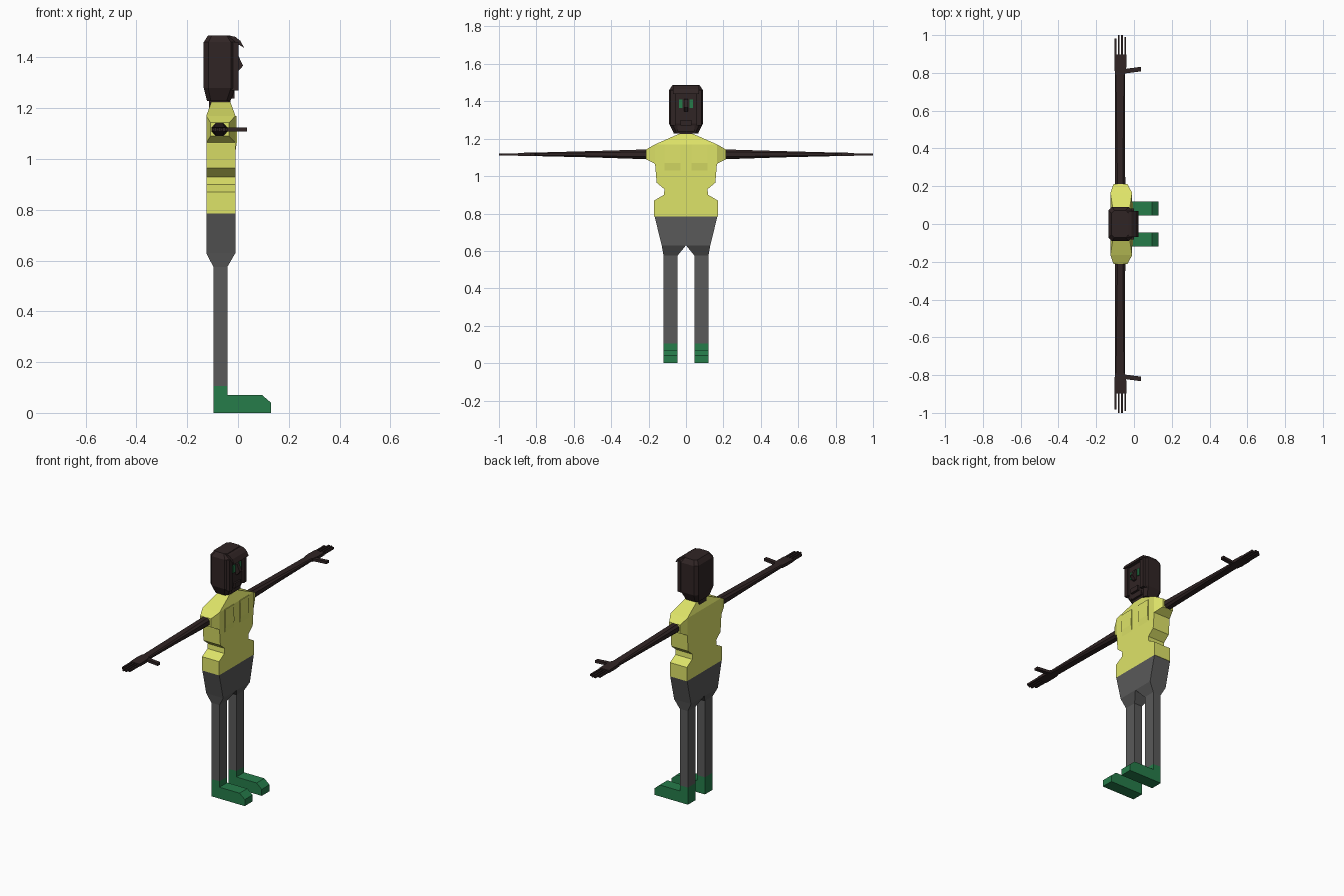
import bpy, bmesh
from mathutils import Vector

cube = bpy.data.objects.get("Cube")
if cube:
    bpy.data.objects.remove(cube)


def material(name, rgb):
    m = bpy.data.materials.new(name)
    m.use_nodes = True
    m.diffuse_color = (*rgb, 1)
    m.node_tree.nodes["Principled BSDF"].inputs["Base Color"].default_value = (*rgb, 1)
    return m


SKIN = material("dark brown", (0.030, 0.018, 0.018))
SHIRT = material("yellow", (0.73, 0.77, 0.14))
TROUSERS = material("charcoal grey", (0.10, 0.10, 0.10))
GREEN = material("green", (0.019, 0.20, 0.068))


def loft(name, rings, mat, side=1, caps=True):
    """Join rings of equal point count; side=-1 mirrors the part in y."""
    bm = bmesh.new()
    loops = [[bm.verts.new((x, y * side, z)) for x, y, z in ring] for ring in rings]
    n = len(loops[0])
    for a, b in zip(loops, loops[1:]):
        for i in range(n):
            j = (i + 1) % n
            bm.faces.new((a[i], a[j], b[j], b[i]))
    if caps:
        bm.faces.new(loops[0])
        bm.faces.new(loops[-1])
    bmesh.ops.recalc_face_normals(bm, faces=bm.faces)
    me = bpy.data.meshes.new(name)
    bm.to_mesh(me)
    bm.free()
    me.materials.append(mat)
    ob = bpy.data.objects.new(name, me)
    bpy.context.collection.objects.link(ob)
    return ob


def rect_z(z, x0, x1, y0, y1):
    return [(x0, y0, z), (x1, y0, z), (x1, y1, z), (x0, y1, z)]


def rect_y(y, x0, x1, z0, z1):
    return [(x0, y, z0), (x1, y, z0), (x1, y, z1), (x0, y, z1)]


def oct_z(z, x0, x1, h, c):
    """Rectangle at height z with cut corners."""
    return [(x0 + c, -h, z), (x1 - c, -h, z), (x1, c - h, z), (x1, h - c, z),
            (x1 - c, h, z), (x0 + c, h, z), (x0, h - c, z), (x0, c - h, z)]


def oct_y(y, x0, x1, z0, z1):
    """Arm section at y with cut corners."""
    c = (z1 - z0) * 0.25
    return [(x0 + c, y, z0), (x1 - c, y, z0), (x1, y, z0 + c), (x1, y, z1 - c),
            (x1 - c, y, z1), (x0 + c, y, z1), (x0, y, z1 - c), (x0, y, z0 + c)]


def extrude_y(name, profile, y0, y1, mat, side=1):
    return loft(name, [[(x, y, z) for x, z in profile] for y in (y0, y1)], mat, side)


def box(name, x0, x1, y0, y1, z0, z1, mat, side=1):
    return loft(name, [rect_z(z, x0, x1, y0, y1) for z in (z0, z1)], mat, side)


# Body depth shared by shirt and hips, and leg section
BACK, FRONT = -0.125, -0.01
LEG = (-0.097, -0.042, 0.045, 0.12)

# Shirt with pinched waist and sloping top
waist = [(0.785, 0.17), (0.87, 0.17), (0.90, 0.118), (0.93, 0.115),
         (0.965, 0.157), (1.06, 0.165), (1.17, 0.165)]
rings = [rect_z(z, BACK, FRONT, -h, h) for z, h in waist]
rings.append(rect_z(1.225, -0.105, -0.03, -0.04, 0.04))
loft("shirt", rings, SHIRT)

# Neck and head
box("neck", -0.115, -0.03, -0.036, 0.036, 1.2, 1.25, SKIN)
loft("head", [oct_z(1.228, -0.122, -0.03, 0.065, 0.015),
              oct_z(1.28, -0.135, -0.01, 0.09, 0.018),
              oct_z(1.46, -0.135, -0.01, 0.09, 0.018),
              oct_z(1.487, -0.118, -0.03, 0.072, 0.015)], SKIN)
box("chin", -0.06, -0.014, -0.045, 0.045, 1.238, 1.29, SKIN)
box("mouth", -0.02, 0.0, -0.03, 0.03, 1.27, 1.30, SKIN)
extrude_y("nose", [(-0.02, 1.415), (0.0, 1.41), (0.02, 1.367), (0.0, 1.345),
                   (-0.02, 1.345)], -0.011, 0.011, SKIN)
extrude_y("fringe", [(-0.04, 1.486), (-0.012, 1.482), (0.01, 1.465), (0.024, 1.438),
                     (0.004, 1.45), (-0.03, 1.45)], -0.07, 0.07, SKIN)

for side, tag in ((1, "left"), (-1, "right")):
    # Face frame and eye
    box(tag + "_side_hair", -0.03, 0.001, 0.055, 0.082, 1.27, 1.46, SKIN, side)
    box(tag + "_eye", -0.012, -0.004, 0.02, 0.038, 1.365, 1.41, GREEN, side)

    # Chest panel and shoulder
    loft(tag + "_chest", [rect_z(1.03, -0.03, FRONT, 0.03, 0.115),
                          rect_z(1.07, -0.03, -0.004, 0.03, 0.115),
                          rect_z(1.17, -0.03, -0.006, 0.03, 0.115)], SHIRT, side)
    loft(tag + "_shoulder", [rect_y(0.15, BACK, FRONT, 1.06, 1.17),
                             rect_y(0.165, BACK, FRONT, 1.065, 1.17),
                             rect_y(0.213, -0.108, -0.035, 1.09, 1.143)], SHIRT, side)

    # Arm tapering to a flat hand
    loft(tag + "_arm", [oct_y(0.2, -0.1, -0.046, 1.09, 1.143),
                        oct_y(0.5, -0.1, -0.048, 1.1, 1.134),
                        oct_y(0.8, -0.1, -0.048, 1.107, 1.126)], SKIN, side)
    loft(tag + "_hand", [rect_y(0.79, -0.1, -0.048, 1.107, 1.126),
                         rect_y(0.83, -0.104, -0.041, 1.107, 1.126),
                         rect_y(0.897, -0.104, -0.041, 1.108, 1.124)], SKIN, side)
    for i, tip in enumerate((0.982, 1.0, 1.0, 0.99)):
        x = -0.103 + i * 0.0172
        box(f"{tag}_finger_{i + 1}", x, x + 0.01, 0.89, tip, 1.11, 1.122, SKIN, side)
    loft(tag + "_thumb", [[(x, y + d, z) for d, z in ((-0.012, 1.108), (0.012, 1.108),
                                                    (0.012, 1.124), (-0.012, 1.124))]
                          for x, y in ((-0.055, 0.808), (0.036, 0.82))], SKIN, side)

    # Hip half, leg and shoe
    loft(tag + "_hip", [rect_z(0.785, BACK, FRONT, 0, 0.168),
                        rect_z(0.63, BACK, FRONT, 0, 0.13),
                        rect_z(0.575, *LEG)], TROUSERS, side)
    box(tag + "_leg", *LEG, 0.105, 0.58, TROUSERS, side)
    extrude_y(tag + "_shoe", [(LEG[0], 0), (0.13, 0), (0.13, 0.04), (0.095, 0.07),
                              (LEG[1], 0.07), (LEG[1], 0.107), (LEG[0], 0.107)],
              LEG[2], LEG[3], GREEN, side)
